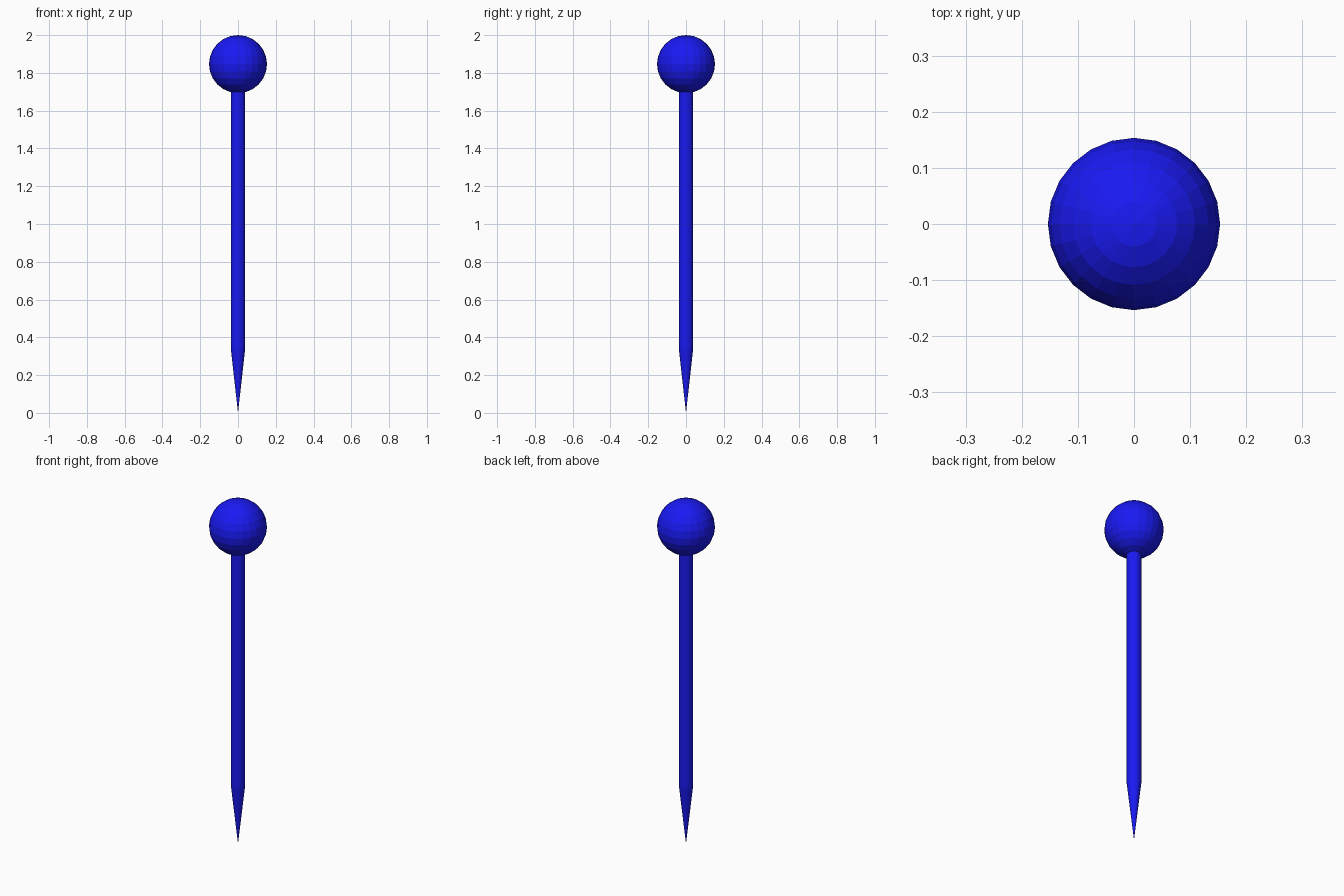
import bpy

if "Cube" in bpy.data.objects:
    bpy.data.objects.remove(bpy.data.objects["Cube"])

SIDES = 24
HEAD_R, SHAFT_R = 0.1535, 0.038
TIP_H, HEAD_Z = 0.34, 2.0 - 0.1535

blue = bpy.data.materials.new("blue")
blue.diffuse_color = (0.01, 0.01, 0.9, 1)
blue.use_nodes = True
blue.node_tree.nodes["Principled BSDF"].inputs["Base Color"].default_value = blue.diffuse_color


def finish(name):
    obj = bpy.context.object
    obj.name = name
    obj.data.materials.append(blue)


# Round faceted head
bpy.ops.mesh.primitive_uv_sphere_add(segments=SIDES, ring_count=12, radius=HEAD_R,
                                     location=(0, 0, HEAD_Z))
finish("head")

# Straight shaft, ending just inside the head
shaft_top = HEAD_Z - HEAD_R + 0.02
bpy.ops.mesh.primitive_cylinder_add(vertices=SIDES, radius=SHAFT_R, depth=shaft_top - TIP_H,
                                    end_fill_type='NOTHING',
                                    location=(0, 0, (shaft_top + TIP_H) / 2))
finish("shaft")

# Sharp tip pointing down
bpy.ops.mesh.primitive_cone_add(vertices=SIDES, radius1=0, radius2=SHAFT_R, depth=TIP_H,
                                end_fill_type='NOTHING', location=(0, 0, TIP_H / 2))
finish("tip")
